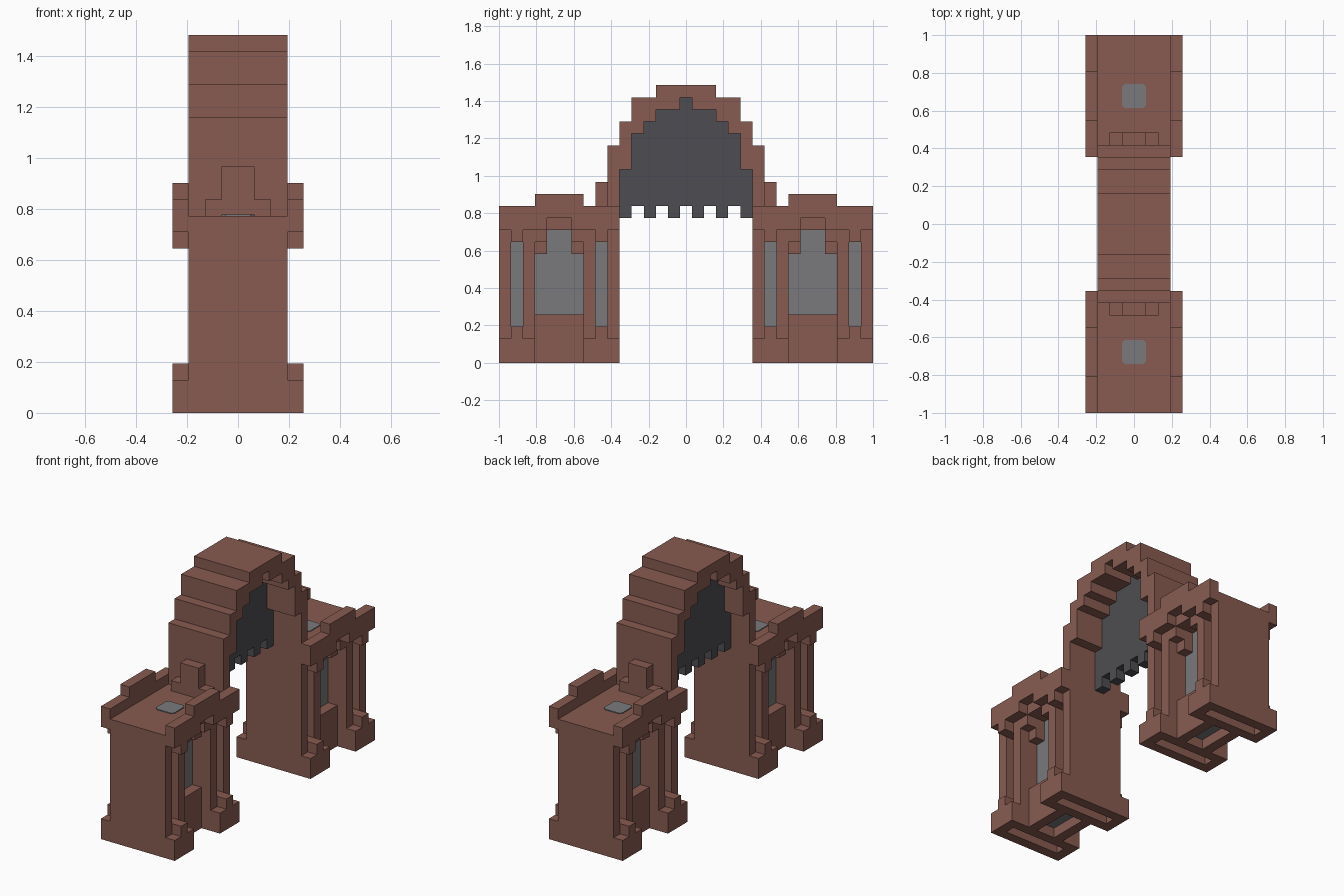
import bpy
import bmesh

cube = bpy.data.objects.get("Cube")
if cube:
    bpy.data.objects.remove(cube, do_unlink=True)

U = 2 / 31           # one block
MID = 10.5           # tower centre along y, in blocks


def material(name, rgb):
    m = bpy.data.materials.new(name)
    m.use_nodes = True
    m.diffuse_color = (*rgb, 1)
    m.node_tree.nodes["Principled BSDF"].inputs["Base Color"].default_value = (*rgb, 1)
    return m


BRICK = material("brick brown", (0.242, 0.105, 0.083))
GREY = material("pane grey", (0.195, 0.190, 0.198))
IRON = material("dark iron", (0.076, 0.076, 0.084))


def finish(bm, name, mat):
    bmesh.ops.recalc_face_normals(bm, faces=bm.faces)
    bmesh.ops.scale(bm, vec=(U, U, U), verts=bm.verts)
    mesh = bpy.data.meshes.new(name)
    bm.to_mesh(mesh)
    bm.free()
    mesh.materials.append(mat)
    bpy.context.collection.objects.link(bpy.data.objects.new(name, mesh))


def add_box(bm, x, y, z):
    verts = bmesh.ops.create_cube(bm, size=1)["verts"]
    for v in verts:
        for i, (lo, hi) in enumerate((x, y, z)):
            v.co[i] = hi if v.co[i] > 0 else lo


def span(a, b, mirrored):
    """The interval, plus its reflection when asked."""
    return [(a, b), (-b, -a)] if mirrored else [(a, b)]


def part(name, mat, boxes, centre=0):
    """Boxes as (x, y, z) intervals; x or y starting above zero is mirrored."""
    bm = bmesh.new()
    for x, y, z in boxes:
        for xs in span(*x, x[0] > 0):
            for ys in span(*y, y[0] > 0):
                add_box(bm, xs, (ys[0] + centre, ys[1] + centre), z)
    finish(bm, name, mat)


def prism(name, mat, outline, x0, x1):
    """Extrude a (y, z) outline from x0 to x1."""
    bm = bmesh.new()
    face = bm.faces.new([bm.verts.new((x0, y, z)) for y, z in outline])
    made = bmesh.ops.extrude_face_region(bm, geom=[face])["geom"]
    bmesh.ops.translate(bm, vec=(x1 - x0, 0, 0),
                        verts=[v for v in made if isinstance(v, bmesh.types.BMVert)])
    finish(bm, name, mat)


def stairs(steps, bottom):
    """Stepped half outline from outside to centre: (half width, top) pairs."""
    pts, z = [], bottom
    for y, top in steps:
        pts += [(y, z), (y, top)]
        z = top
    return pts


def reflect(pts):
    return pts + [(-y, z) for y, z in reversed(pts)]


FULL, CORE = (-3, 3), (-2, 2)
SIDE = (3, 4)

for label, s in (("front", -1), ("back", 1)):
    c = s * MID
    # Tower walls with slits and stepped window openings
    part(label + "_tower_walls", BRICK, [
        (FULL, (4, 5), (0, 12)),
        (FULL, (2, 3), (0, 12)),
        (FULL, (3, 4), (1, 3)),
        (FULL, (3, 4), (10, 12)),
        (FULL, (-2, 2), (11, 12)),
        (FULL, (1, 2), (10, 12)),
        (CORE, (1, 2), (9, 10)),
    ], c)
    part(label + "_window_sills", BRICK, [((1, 2), (-2, 2), (0, 4))], c)
    # Panes behind the openings
    part(label + "_window_panes", GREY, [((-1, 1), (-2, 2), (1, 11))], c)
    part(label + "_slit_panes", GREY, [(CORE, (3, 4), (3, 10))], c)
    # Plinths with feet, and the cornice with capitals
    part(label + "_plinths", BRICK, [
        (SIDE, (2, 5), (0, 2)), (SIDE, (3, 4), (2, 3))], c)
    part(label + "_cornices", BRICK, [
        (SIDE, (3, 4), (10, 11)), (SIDE, (1, 5), (11, 12)),
        (SIDE, (-5, 5), (12, 13)), (SIDE, (-2, 2), (13, 14))], c)
    # Stepped buttress against the arch
    part(label + "_buttress", BRICK, [
        (CORE, (-.5, .5), (12, 13)), ((-1, 1), (-.5, .5), (12, 15))], s * 7)
    # Roof hatch plate with clipped corners
    bm = bmesh.new()
    add_box(bm, (-1, 1), (c - 1, c + 1), (12, 12.08))
    upright = [e for e in bm.edges if abs(e.verts[0].co.z - e.verts[1].co.z) > .01]
    bmesh.ops.bevel(bm, geom=upright, offset=.25, segments=1, affect="EDGES")
    finish(bm, label + "_roof_hatch", GREY)

# Stepped arch between the towers
outer = reflect(stairs([(6.5, 18), (5.5, 20), (4.5, 22), (2.5, 23)], 12))
opening = [(5.5, 16), (4.5, 19), (3.5, 20), (2.5, 21), (.5, 22)]
inner = reflect(stairs(opening, 12))
prism("arch", BRICK, outer + inner[::-1], -3, 3)

# Portcullis with teeth
prism("portcullis", IRON, reflect(stairs(opening, 13)), -1, 0)
part("portcullis_teeth", IRON,
     [((-1, 0), (y, y + 1), (12, 13)) for y in (.5, 2.5, 4.5)])
